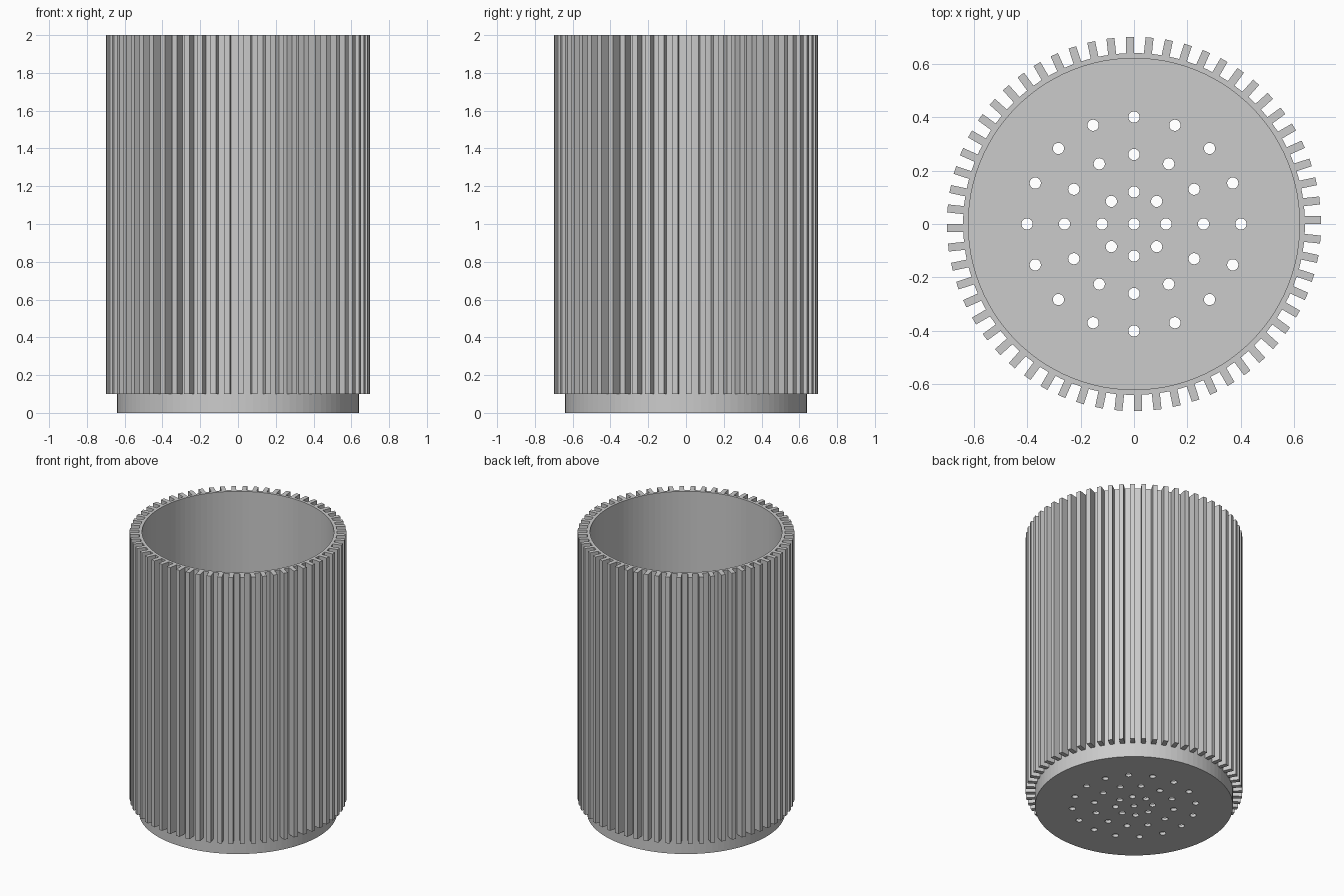
import bpy, bmesh, math
from mathutils import Matrix

if "Cube" in bpy.data.objects:
    bpy.data.objects.remove(bpy.data.objects["Cube"])

HEIGHT, BASE, FLOOR = 2.0, 0.1, 0.02
OUTER, INNER, RIB_TIP, RIB_WIDTH = 0.64, 0.62, 0.70, 0.03
RIBS, SIDES = 60, 100

grey = bpy.data.materials.new("light grey")
grey.use_nodes = True
colour = (0.6, 0.6, 0.6, 1)
grey.diffuse_color = colour
grey.node_tree.nodes["Principled BSDF"].inputs["Base Color"].default_value = colour


def add_cylinder(bm, radius, z0, z1, sides, x=0, y=0):
    place = Matrix.Translation((x, y, (z0 + z1) / 2))
    bmesh.ops.create_cone(bm, cap_ends=True, segments=sides, radius1=radius,
                          radius2=radius, depth=z1 - z0, matrix=place)


def make_object(name, bm):
    mesh = bpy.data.meshes.new(name)
    bm.to_mesh(mesh)
    bm.free()
    mesh.materials.append(grey)
    obj = bpy.data.objects.new(name, mesh)
    bpy.context.collection.objects.link(obj)
    return obj


# Solid outer cylinder of the cup
bm = bmesh.new()
add_cylinder(bm, OUTER, 0, HEIGHT, SIDES)
cup = make_object("cup", bm)

# Cutter for the hollow inside
bm = bmesh.new()
add_cylinder(bm, INNER, FLOOR, HEIGHT + 0.1, SIDES)
hollow = make_object("hollow_cutter", bm)

# Cutter for the drain holes: a centre hole and three rings
bm = bmesh.new()
for count, radius in ((1, 0), (8, 0.12), (12, 0.26), (16, 0.4)):
    for i in range(count):
        a = math.tau * i / count
        add_cylinder(bm, 0.021, -0.1, 0.1, 24, radius * math.cos(a), radius * math.sin(a))
drains = make_object("drain_hole_cutter", bm)

# Cut the cup, then drop the cutters
for cutter in (hollow, drains):
    mod = cup.modifiers.new(cutter.name, 'BOOLEAN')
    mod.operation = 'DIFFERENCE'
    mod.solver = 'EXACT'
    mod.object = cutter
    cutter.hide_render = True
bpy.context.view_layer.update()
result = bpy.data.meshes.new_from_object(
    cup.evaluated_get(bpy.context.evaluated_depsgraph_get()))
cup.modifiers.clear()
cup.data = result
for cutter in (hollow, drains):
    bpy.data.objects.remove(cutter)

# Upright ribs around the wall, starting above the plain base
bm = bmesh.new()
root = OUTER - 0.004
size = Matrix.Diagonal((RIB_TIP - root, RIB_WIDTH, HEIGHT - BASE, 1))
centre = Matrix.Translation(((RIB_TIP + root) / 2, RIB_WIDTH / 2, (HEIGHT + BASE) / 2))
for i in range(RIBS):
    turn = Matrix.Rotation(math.tau * i / RIBS, 4, 'Z')
    bmesh.ops.create_cube(bm, size=1, matrix=turn @ centre @ size)
make_object("wall_ribs", bm)
